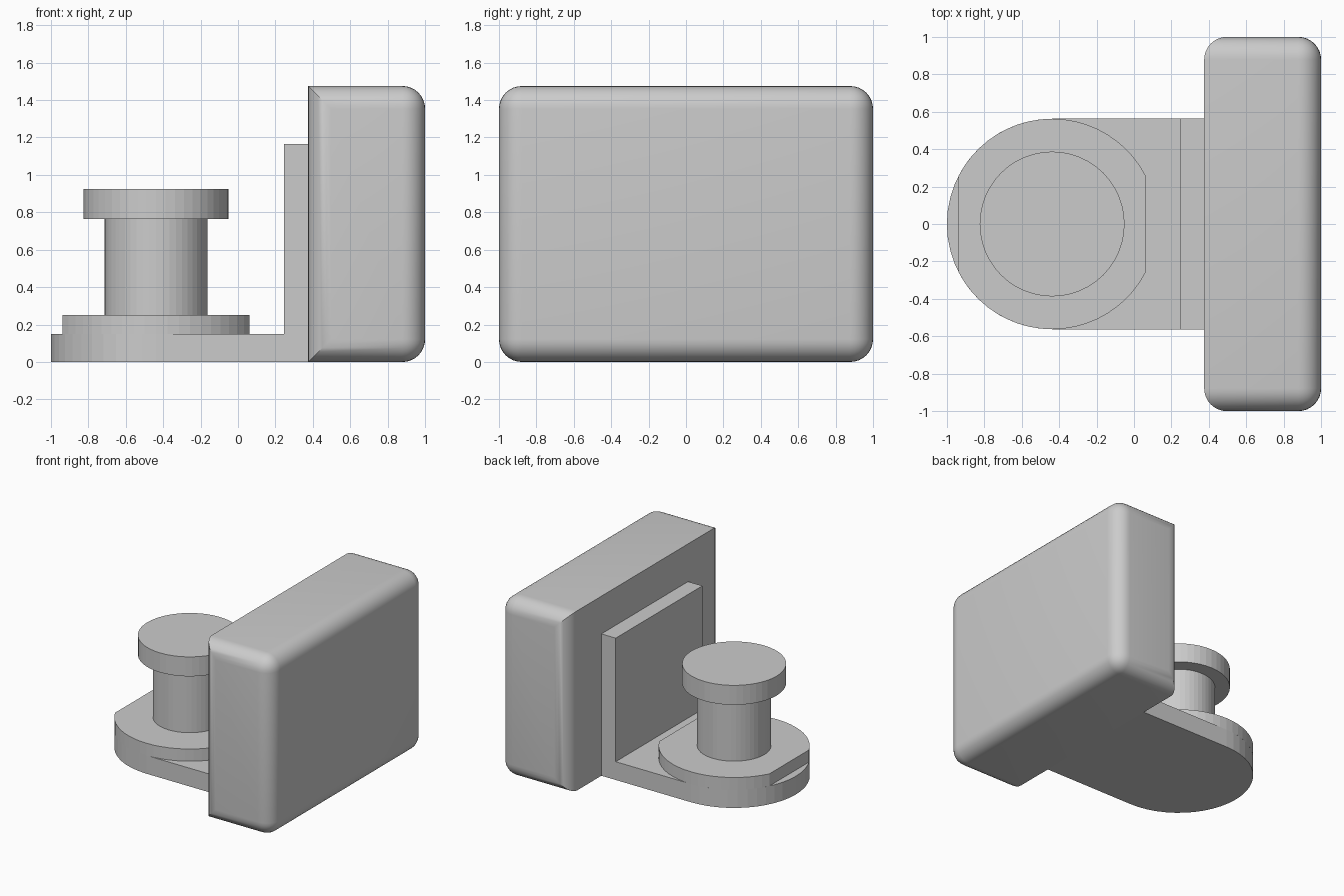
import bpy, bmesh
from math import sin, cos, pi, acos

if "Cube" in bpy.data.objects:
    bpy.data.objects.remove(bpy.data.objects["Cube"])

CX, R = -0.4375, 0.5625   # post axis and base radius


def finish(bm, name):
    bmesh.ops.recalc_face_normals(bm, faces=bm.faces)
    mesh = bpy.data.meshes.new(name)
    bm.to_mesh(mesh)
    bm.free()
    obj = bpy.data.objects.new(name, mesh)
    bpy.context.collection.objects.link(obj)
    return obj


def extrude_profile(name, points, axis, lo, hi):
    """Prism from a 2D outline: axis 'z' uses (x, y), axis 'y' uses (x, z)."""
    bm = bmesh.new()
    place = (lambda a, b: (a, b, lo)) if axis == 'z' else (lambda a, b: (a, lo, b))
    face = bm.faces.new([bm.verts.new(place(*p)) for p in points])
    ext = bmesh.ops.extrude_face_region(bm, geom=[face])
    vec = (0, 0, hi - lo) if axis == 'z' else (0, hi - lo, 0)
    verts = [g for g in ext['geom'] if isinstance(g, bmesh.types.BMVert)]
    bmesh.ops.translate(bm, verts=verts, vec=vec)
    return finish(bm, name)


def arc(r, a0, a1, n):
    return [(CX + r * cos(a0 + (a1 - a0) * i / n),
             r * sin(a0 + (a1 - a0) * i / n)) for i in range(n + 1)]


def disc(name, r, lo, hi, n=48):
    return extrude_profile(name, arc(r, 0, 2 * pi, n)[:-1], 'z', lo, hi)


# Large pad: box with all edges rounded except the back top and bottom ones
x0, x1, h = 0.375, 1.0, 1.475
bm = bmesh.new()
bmesh.ops.create_cube(bm, size=1)
bmesh.ops.scale(bm, vec=(x1 - x0, 2, h), verts=bm.verts)
bmesh.ops.translate(bm, vec=((x0 + x1) / 2, 0, h / 2), verts=bm.verts)
rounded = []
for e in bm.edges:
    a, b = (v.co for v in e.verts)
    back_horizontal = max(a.x, b.x) < x0 + 0.01 and abs(a.y - b.y) > 1
    if not back_horizontal:
        rounded.append(e)
bmesh.ops.bevel(bm, geom=rounded, offset=0.122, segments=8, profile=0.5,
                affect='EDGES', clamp_overlap=True)
pad = finish(bm, "rubber_pad")
for p in pad.data.polygons:
    p.use_smooth = True
bpy.context.view_layer.objects.active = pad
pad.select_set(True)
bpy.ops.object.shade_smooth_by_angle()
pad.select_set(False)

# Base plate with a round end
outline = arc(R, pi / 2, 3 * pi / 2, 24) + [(x0 + 0.02, -R), (x0 + 0.02, R)]
extrude_profile("base_plate", outline, 'z', 0, 0.15)

# Upright plate behind the pad
extrude_profile("upright_plate",
                [(0.245, 0.0), (x0 + 0.02, 0.0), (x0 + 0.02, 1.165), (0.245, 1.165)],
                'y', -R, R)

# Raised washer with two flat sides
cut = acos(0.5 / R)
washer = arc(R, cut, pi - cut, 20) + arc(R, pi + cut, 2 * pi - cut, 20)
extrude_profile("flat_sided_washer", washer, 'z', 0.15, 0.25)

# Post and cap
disc("post", 0.275, 0.25, 0.765)
disc("cap", 0.387, 0.765, 0.925)
